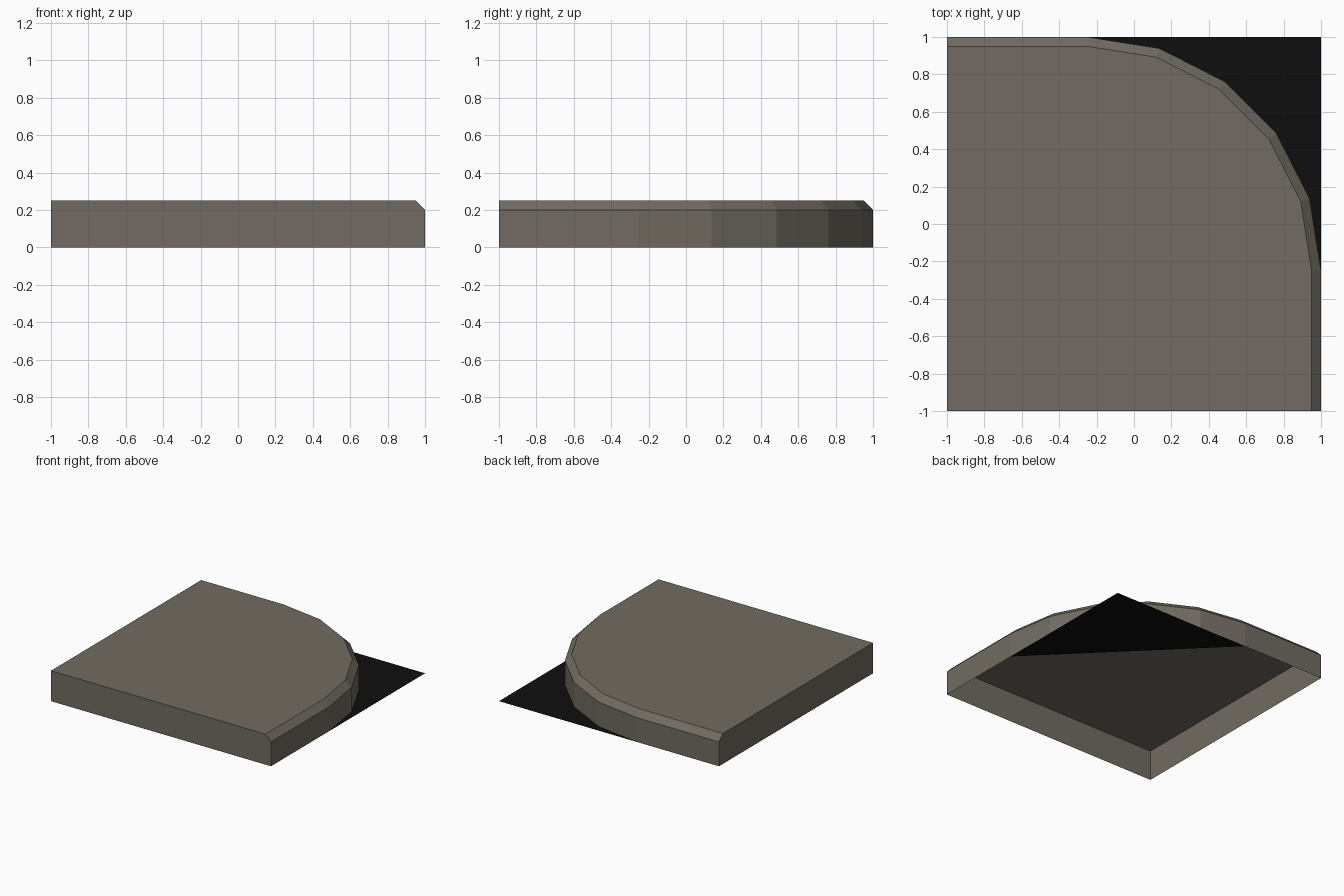
import bpy, math

if "Cube" in bpy.data.objects:
    bpy.data.objects.remove(bpy.data.objects["Cube"])


def material(name, rgb):
    m = bpy.data.materials.new(name)
    m.diffuse_color = (*rgb, 1.0)
    m.use_nodes = True
    m.node_tree.nodes["Principled BSDF"].inputs["Base Color"].default_value = m.diffuse_color
    return m


def add_mesh(name, verts, faces, mat):
    me = bpy.data.meshes.new(name)
    me.from_pydata(verts, [], faces)
    me.materials.append(mat)
    me.update()
    ob = bpy.data.objects.new(name, me)
    bpy.context.collection.objects.link(ob)
    return ob


stone = material("warm_grey_stone", (0.165, 0.148, 0.122))
asphalt = material("black_asphalt", (0.0045, 0.0045, 0.0045))

CENTRE, RADIUS, BEVEL, HEIGHT, STEPS = -0.25, 1.25, 0.05, 0.25, 5


def kerb_line(inset, z):
    """Kerb path from front right, round the corner, to back left."""
    r = RADIUS - inset
    pts = [(1 - inset, -1, z)]
    for i in range(STEPS + 1):
        a = math.radians(90 * i / STEPS)
        pts.append((CENTRE + r * math.cos(a), CENTRE + r * math.sin(a), z))
    return pts + [(-1, 1 - inset, z)]


# Pavement slab: kerb wall, chamfer, top and two straight walls, open below
rings = [kerb_line(0, 0), kerb_line(0, HEIGHT - BEVEL), kerb_line(BEVEL, HEIGHT)]
n = len(rings[0])
verts = sum(rings, []) + [(-1, -1, 0), (-1, -1, HEIGHT)]
low, high = 3 * n, 3 * n + 1
faces = [(k * n + i, k * n + i + 1, (k + 1) * n + i + 1, (k + 1) * n + i)
         for k in range(2) for i in range(n - 1)]
faces.append(tuple(range(2 * n, 3 * n)) + (high,))
faces.append((low, 0, n, 2 * n, high))
faces.append((n - 1, low, high, 3 * n - 1, 2 * n - 1))
add_mesh("pavement_corner", verts, faces, stone)

# Road surface in the corner outside the kerb
add_mesh("road_corner", [(1, CENTRE, 0), (1, 1, 0), (CENTRE, 1, 0)],
         [(0, 1, 2)], asphalt)
